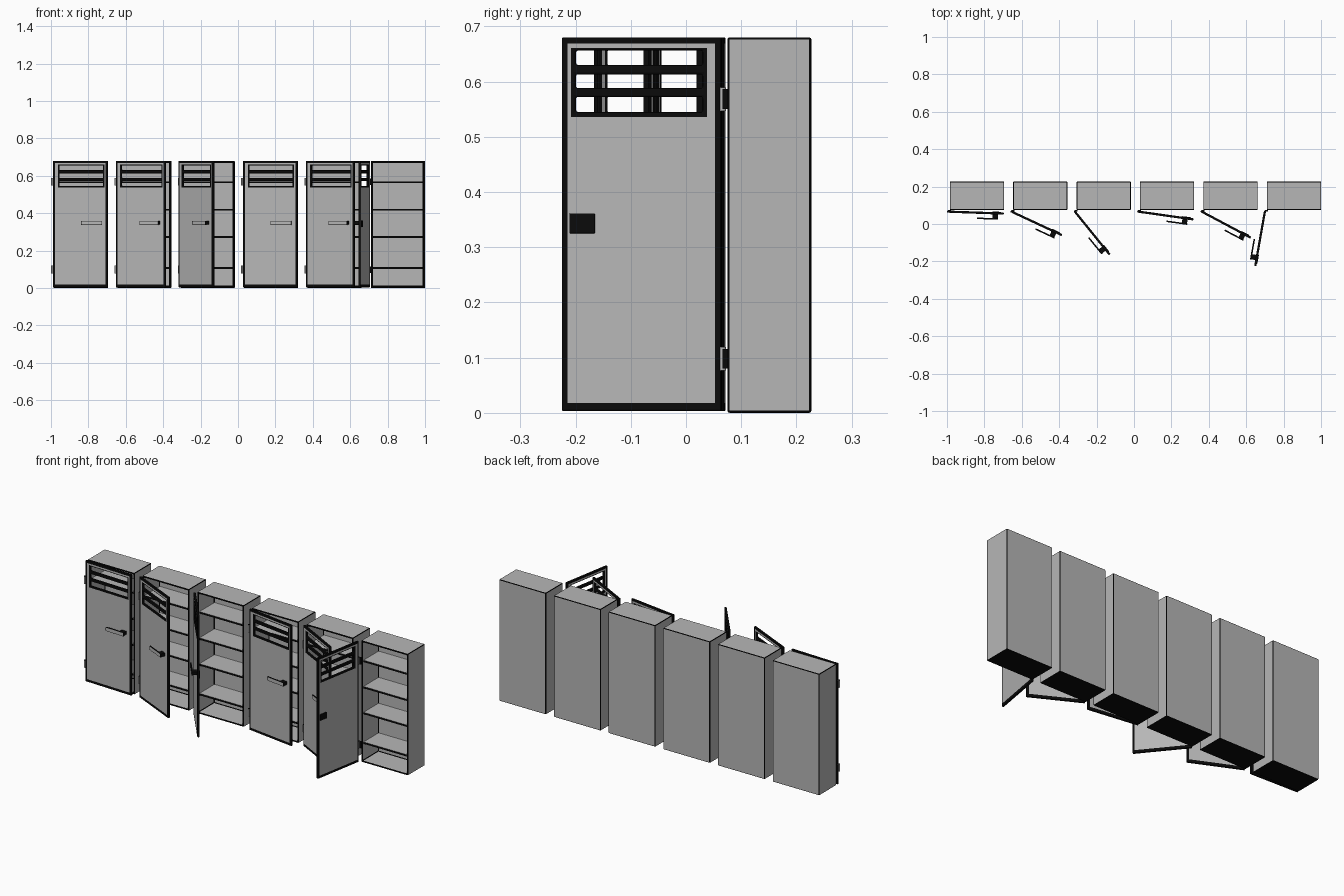
import bpy, bmesh, math
from mathutils import Matrix, Vector

if "Cube" in bpy.data.objects:
    bpy.data.objects.remove(bpy.data.objects["Cube"])


def colour(name, v):
    m = bpy.data.materials.new(name)
    m.diffuse_color = (v, v, v, 1)
    m.use_nodes = True
    m.node_tree.nodes["Principled BSDF"].inputs["Base Color"].default_value = m.diffuse_color
    return m


GREY, DARK = colour("locker grey", 0.47), colour("worn black", 0.003)
W, H, Y0, Y1 = 0.29, 0.68, 0.075, 0.227   # cabinet size
WALL = 0.012


def finish(name, bm, matrix=None, bevel=0.0, dark=None):
    # dark: rule deciding which faces are black
    bmesh.ops.recalc_face_normals(bm, faces=bm.faces[:])
    bm.normal_update()
    for f in bm.faces:
        f.material_index = int(bool(dark and dark(f)))
    me = bpy.data.meshes.new(name)
    bm.to_mesh(me)
    bm.free()
    me.materials.append(GREY)
    me.materials.append(DARK)
    ob = bpy.data.objects.new(name, me)
    bpy.context.collection.objects.link(ob)
    if matrix:
        ob.matrix_world = matrix
    if bevel:
        m = ob.modifiers.new("rounded edges", 'BEVEL')
        m.width, m.segments, m.limit_method = bevel, 2, 'ANGLE'
        m.material = 1
    return ob


def box(name, lo, hi, matrix=None, bevel=0.0, dark=lambda f: True):
    bm = bmesh.new()
    bmesh.ops.create_cube(bm, size=1)
    lo, hi = Vector(lo), Vector(hi)
    for v in bm.verts:
        v.co = (lo + hi) / 2 + Vector(a * b for a, b in zip(v.co, hi - lo))
    return finish(name, bm, matrix, bevel, dark)


def knuckle(x, y, z, r, h):
    # grey barrel with black ends
    bm = bmesh.new()
    bmesh.ops.create_cone(bm, cap_ends=True, segments=16, radius1=r, radius2=r, depth=h)
    bmesh.ops.translate(bm, verts=bm.verts, vec=(x, y, z))
    finish("hinge_knuckle", bm, dark=lambda f: abs(f.normal.z) > .5)


def cabinet(x):
    # open-fronted shell: inset the front face and push it in
    bm = bmesh.new()
    bmesh.ops.create_cube(bm, size=1)
    for v in bm.verts:
        v.co = (x + (v.co.x + .5) * W, Y0 + (v.co.y + .5) * (Y1 - Y0), (v.co.z + .5) * H)
    front = min(bm.faces, key=lambda f: f.calc_center_median().y)
    bmesh.ops.inset_individual(bm, faces=[front], thickness=WALL)
    new = bmesh.ops.extrude_discrete_faces(bm, faces=[front])["faces"][0]
    bmesh.ops.translate(bm, verts=new.verts, vec=(0, Y1 - Y0 - WALL, 0))
    # black underside and front rim
    finish("cabinet_shell", bm, bevel=0.004, dark=lambda f:
           f.calc_center_median().z < .001 or f.calc_center_median().y < Y0 + .001)
    for z in (0.107, 0.273, 0.418, 0.565):
        box("shelf", (x + WALL - .001, Y0 + .006, z - .005),
            (x + W - WALL + .001, Y1 - WALL + .001, z + .005),
            dark=lambda f: f.normal.y < -.5)


XS = [0.004, 0.015, 0.030, 0.038, 0.272, 0.280, 0.286, 0.297]
ZS = [0.003, 0.018, 0.536, 0.545, 0.572, 0.577, 0.583, 0.588, 0.613,
      0.618, 0.625, 0.630, 0.656, 0.661, 0.669, H]
SLOTS = [(0.545, 0.572), (0.588, 0.613), (0.630, 0.656)]


def worn(f):
    # black on thin edges, around the door border and around the vent slots
    c = f.calc_center_median()
    border = c.x < .015 or c.x > .286 or c.z < .018 or c.z > .669
    rim = .030 < c.x < .280 and any(a - .009 < c.z < b + .004 for a, b in SLOTS)
    rails = f.normal.y < -.5 and .030 < c.x < .280 and .536 < c.z < .661
    return abs(f.normal.y) < .5 or border or rim or rails


def door(x, angle):
    # local frame: hinge on the z axis, door runs along +x, outside is -y
    m = Matrix.Translation((x - .008, .068, 0)) @ Matrix.Rotation(-math.radians(angle), 4, 'Z')
    bm = bmesh.new()
    grid = [[bm.verts.new((a, 0.004, b)) for b in ZS] for a in XS]
    for i in range(len(XS) - 1):
        for j in range(len(ZS) - 1):
            if i == 3 and any(a <= ZS[j] < b for a, b in SLOTS):
                continue                       # vent slot
            bm.faces.new((grid[i][j], grid[i + 1][j], grid[i + 1][j + 1], grid[i][j + 1]))
    ext = bmesh.ops.extrude_face_region(bm, geom=bm.faces[:])["geom"]
    bmesh.ops.translate(bm, verts=[g for g in ext if isinstance(g, bmesh.types.BMVert)],
                        vec=(0, -0.012, 0))
    finish("door_panel", bm, m, 0.003, worn)
    # lever handle with its post and the latch plate inside
    box("handle_lever", (.155, -.036, .337), (.268, -.028, .359), m, .002,
        lambda f: abs(f.normal.y) < .5)
    box("handle_post", (.238, -.029, .339), (.266, -.007, .357), m)
    box("latch_plate", (.236, .003, .325), (.282, .007, .361), m, .001)
    # hinges: knuckle plus a leaf on the cabinet
    for z in (.098, .568):
        knuckle(x - .009, .066, z, .006, .042)
        box("hinge_leaf", (x - .010, .066, z - .018), (x + .006, .076, z + .018))


ANGLES = (2, 25, 51, 8, 28, 100)
for k, a in enumerate(ANGLES):
    x = -0.985 + k * 0.339
    cabinet(x)
    door(x, a)
